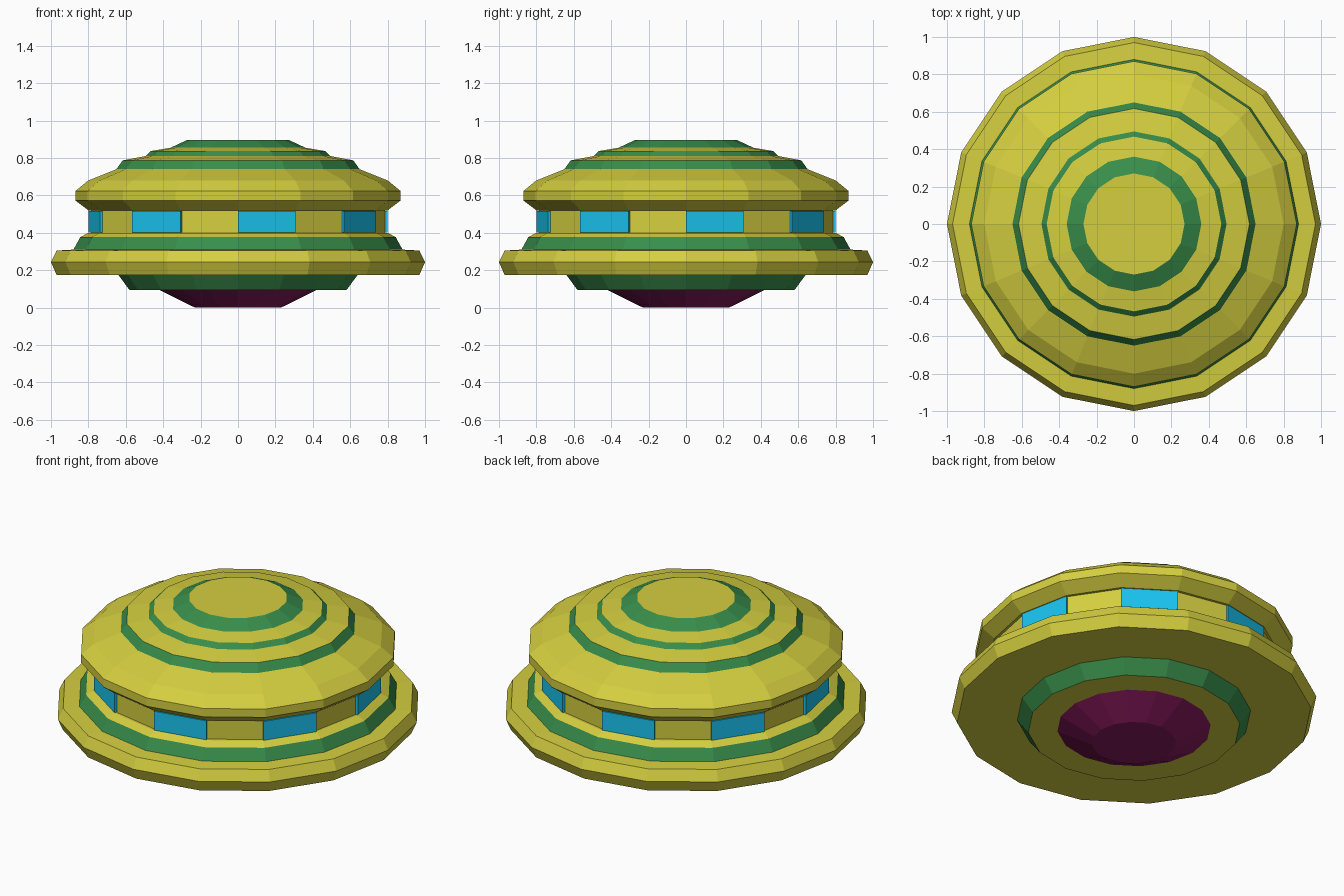
import bpy, bmesh
from math import cos, sin, tau

if "Cube" in bpy.data.objects:
    bpy.data.objects.remove(bpy.data.objects["Cube"])

SIDES = 16


def material(name, rgb):
    m = bpy.data.materials.new(name)
    m.diffuse_color = (*rgb, 1)
    m.use_nodes = True
    m.node_tree.nodes["Principled BSDF"].inputs["Base Color"].default_value = m.diffuse_color
    return m


YELLOW = material("yellow", (0.66, 0.62, 0.05))
GREEN = material("green", (0.04, 0.27, 0.07))
PURPLE = material("purple", (0.25, 0.01, 0.11))
BLUE = material("blue", (0.01, 0.55, 0.87))


def point(r, z, i):
    a = tau * i / SIDES
    return (r * cos(a), r * sin(a), z)


def finish(name, bm, mat):
    me = bpy.data.meshes.new(name)
    bm.to_mesh(me)
    bm.free()
    me.materials.append(mat)
    bpy.context.collection.objects.link(bpy.data.objects.new(name, me))


def band(name, profile, mat):
    """Turn an upward-running (radius, z) profile; radius 0 makes a flat cap."""
    bm = bmesh.new()
    rings = []
    for r, z in profile:
        if r == 0:
            rings.append([bm.verts.new((0, 0, z))] * SIDES)
        else:
            rings.append([bm.verts.new(point(r, z, i)) for i in range(SIDES)])
    for lo, hi in zip(rings, rings[1:]):
        for i in range(SIDES):
            j = (i + 1) % SIDES
            bm.faces.new(list(dict.fromkeys((lo[i], lo[j], hi[j], hi[i]))))
    finish(name, bm, mat)


# Hull bands from bottom to top, sharing their edges
band("thruster", [(0, 0), (.23, 0), (.42, .094)], PURPLE)
band("underside_plate", [(.42, .094), (.58, .094)], YELLOW)
band("underside_ring", [(.58, .094), (.64, .175)], GREEN)
band("outer_rim", [(.64, .175), (.97, .175), (1, .243), (.97, .305), (.88, .31)], YELLOW)
band("lower_green_ring", [(.88, .31), (.843, .377)], GREEN)
band("cabin_wall_and_dome", [(.843, .377), (.80, .40), (.785, .40), (.785, .52), (.80, .52),
                             (.87, .573), (.87, .623), (.80, .68), (.65, .74)], YELLOW)
band("dome_ring_lower", [(.65, .74), (.617, .787)], GREEN)
band("dome_step_lower", [(.617, .787), (.495, .81)], YELLOW)
band("dome_ring_middle", [(.495, .81), (.467, .837)], GREEN)
band("dome_step_upper", [(.467, .837), (.36, .855)], YELLOW)
band("dome_ring_top", [(.36, .855), (.27, .897)], GREEN)
band("dome_cap", [(.27, .897), (0, .897)], YELLOW)

# Raised windows on every other wall face
for k in range(0, SIDES, 2):
    bm = bmesh.new()
    for z in (.402, .516):
        for r, i in ((.784, k), (.80, k), (.80, k + 1), (.784, k + 1)):
            bm.verts.new(point(r, z, i))
    bmesh.ops.convex_hull(bm, input=bm.verts[:])
    bmesh.ops.dissolve_limit(bm, angle_limit=0.01, verts=bm.verts[:], edges=bm.edges[:])
    bmesh.ops.recalc_face_normals(bm, faces=bm.faces[:])
    finish(f"window_{k // 2 + 1}", bm, BLUE)
